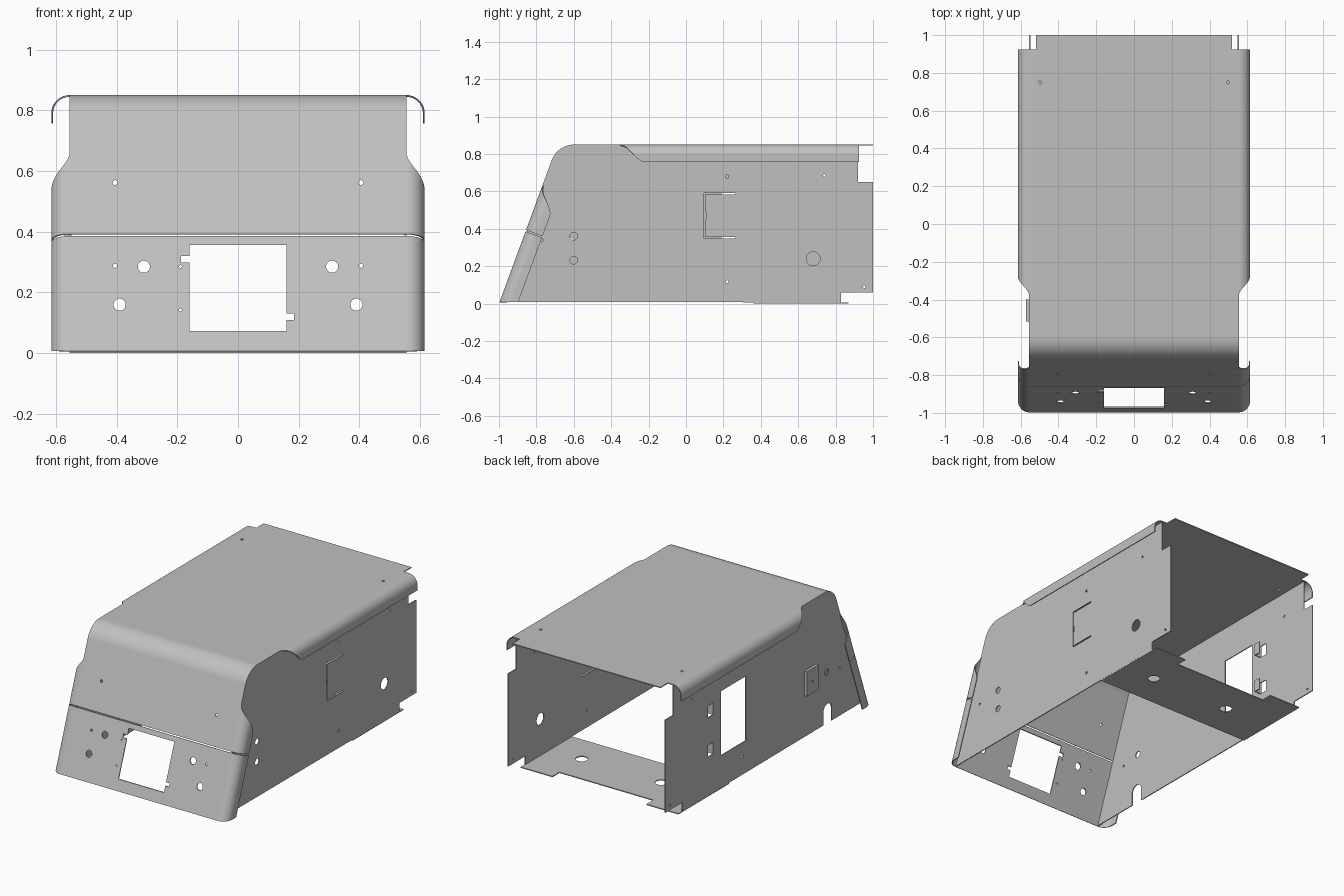
import bpy, bmesh, math
from mathutils import Matrix, Vector

cube = bpy.data.objects.get("Cube")
if cube:
    bpy.data.objects.remove(cube, do_unlink=True)

# One painted sheet-metal colour
steel = bpy.data.materials.new("light grey metal")
steel.use_nodes = True
grey = (0.53, 0.53, 0.53, 1)
steel.diffuse_color = grey
steel.node_tree.nodes["Principled BSDF"].inputs["Base Color"].default_value = grey

THICK = 0.006
HALF = 0.555            # flat half width, also the side panel plane
BEND = 0.06             # radius of the folded edges
WIDE = HALF + BEND * math.pi / 2 + 0.034   # unfolded half width
TOP = 0.85
SLOPE = math.radians(69.8)
R = 0.128               # radius of the bend from front to top
TAN = R * math.tan(SLOPE / 2)
L1 = TOP / math.sin(SLOPE) - TAN
L2 = L1 + R * SLOPE
Y_TOP = -1 + TOP / math.tan(SLOPE) + TAN


def at_z(z):
    return z / math.sin(SLOPE)


def at_y(y):
    return L2 + y - Y_TOP


def frame(s):
    """Position (y, z) and inward normal along the front-to-top profile."""
    if s < L1:
        a = SLOPE
        y, z = -1 + s * math.cos(a), s * math.sin(a)
    elif s < L2:
        a = SLOPE - (s - L1) / R
        y, z = Y_TOP - R * math.sin(a), TOP - R + R * math.cos(a)
    else:
        a, y, z = 0, Y_TOP + s - L2, TOP
    return y, z, math.sin(a), -math.cos(a)


def span(a, b, n):
    return [a + (b - a) * i / n for i in range(n + 1)]


def smooth(a, b, v):
    k = min(max((v - a) / (b - a), 0), 1)
    return k * k * (3 - 2 * k)


def half_width(s):
    down = 1 - smooth(at_z(0.5), at_z(0.66), s)
    up = smooth(at_y(-0.38), at_y(-0.22), s)
    return HALF + (WIDE - HALF) * max(down, up)


def fold(t):
    """Unfolded distance -> x and depth behind the sheet."""
    if t <= HALF:
        return t, 0
    a = (t - HALF) / BEND
    if a < math.pi / 2:
        return HALF + BEND * math.sin(a), BEND * (1 - math.cos(a))
    return HALF + BEND, BEND + (t - HALF - BEND * math.pi / 2)


def new_object(name, bm):
    me = bpy.data.meshes.new(name)
    bm.to_mesh(me)
    bm.free()
    ob = bpy.data.objects.new(name, me)
    bpy.context.collection.objects.link(ob)
    return ob


def add_box(bm, lo, hi):
    lo, hi = Vector(lo), Vector(hi)
    size = hi - lo
    m = Matrix.Translation((lo + hi) / 2) @ Matrix.Diagonal((*size, 1))
    bmesh.ops.create_cube(bm, size=1, matrix=m)


def add_rod(bm, axis, centre, r, length):
    turn = {"x": Matrix.Rotation(math.pi / 2, 4, "Y"),
            "y": Matrix.Rotation(math.pi / 2, 4, "X"), "z": Matrix()}[axis]
    bmesh.ops.create_cone(bm, cap_ends=True, segments=24, radius1=r, radius2=r,
                          depth=length, matrix=Matrix.Translation(centre) @ turn)


def finish(ob, cutter_bm=None):
    """Cut the holes, bake the modifiers, then colour and shade."""
    cutter = None
    if cutter_bm:
        cutter = new_object("cutter", cutter_bm)
        cutter.hide_render = True
        mod = ob.modifiers.new("holes", "BOOLEAN")
        mod.operation, mod.solver, mod.object = "DIFFERENCE", "EXACT", cutter
        mod.use_self = True
    dg = bpy.context.evaluated_depsgraph_get()
    ob.data = bpy.data.meshes.new_from_object(ob.evaluated_get(dg))
    ob.modifiers.clear()
    if cutter:
        bpy.data.objects.remove(cutter, do_unlink=True)
    ob.data.materials.clear()
    ob.data.materials.append(steel)
    bpy.ops.object.select_all(action="DESELECT")
    ob.select_set(True)
    bpy.context.view_layer.objects.active = ob
    bpy.ops.object.shade_smooth_by_angle(angle=math.radians(30))
    ob.modifiers.new("even_shading", "WEIGHTED_NORMAL").keep_sharp = True


def folded_sheet(name, rows, trim_bottom=False):
    pos = [0.52] + span(HALF, HALF + BEND * math.pi / 2, 10) + [WIDE]
    cols = [-t for t in reversed(pos)] + pos
    bm = bmesh.new()
    cache = {}

    def vert(i, t):
        s = rows[i]
        t = math.copysign(min(abs(t), half_width(s)), t)
        key = (i, round(t, 5))
        if key not in cache:
            x, d = fold(abs(t))
            if trim_bottom and i == 0:
                s += d / math.tan(SLOPE)
            y, z, ny, nz = frame(s)
            cache[key] = bm.verts.new((math.copysign(x, t), y + ny * d, z + nz * d))
        return cache[key]

    for i in range(len(rows) - 1):
        for a, b in zip(cols, cols[1:]):
            # only the middle tongue reaches the rear edge
            if rows[i] > at_y(0.92) and max(abs(a), abs(b)) > 0.53:
                continue
            ring = [vert(i, a), vert(i, b), vert(i + 1, b), vert(i + 1, a)]
            ring = list(dict.fromkeys(ring))
            if len(ring) > 2:
                bm.faces.new(ring)
    loose = [v for v in bm.verts if not v.link_faces]
    bmesh.ops.delete(bm, geom=loose, context="VERTS")
    ob = new_object(name, bm)
    mod = ob.modifiers.new("thickness", "SOLIDIFY")
    mod.thickness, mod.offset = THICK, -1
    return ob


# Lower front panel with its display window and control holes
front = folded_sheet("front_panel", span(at_z(0.008), at_z(0.386), 4), True)
cut = bmesh.new()
for side in (-1, 1):
    for x, z, r in ((0.31, 0.285, 0.02), (0.39, 0.16, 0.02), (0.405, 0.288, 0.007)):
        add_rod(cut, "y", (side * x, -0.85, z), r, 0.5)
for z in (0.288, 0.145):
    add_rod(cut, "y", (-0.19, -0.85, z - 0.003), 0.005, 0.5)
add_box(cut, (-0.16, -1.1, 0.073), (0.16, -0.6, 0.357))
add_box(cut, (-0.187, -1.12, 0.298), (-0.15, -0.61, 0.32))
add_box(cut, (0.15, -1.12, 0.11), (0.185, -0.61, 0.131))
finish(front, cut)

# Upper front and top, bent from one sheet
rows = (span(at_z(0.393), at_z(0.5), 2) + span(at_z(0.5), at_z(0.66), 20)[1:]
        + span(L1, L2, 14) + span(at_y(-0.38), at_y(-0.22), 20)
        + [at_y(0.925), at_y(1.0)])
cover = folded_sheet("top_cover", rows)
cut = bmesh.new()
for side in (-1, 1):
    add_rod(cut, "y", (side * 0.405, -0.8, 0.562), 0.008, 0.4)
    add_rod(cut, "z", (side * 0.497, 0.75, TOP), 0.008, 0.1)
finish(cover, cut)


# Flat side panels following the folded profile
def side_panel(name, side):
    outline = []
    for s in [at_z(0.012)] + span(L1, L2, 14) + [at_y(0.92)]:
        y, z, ny, nz = frame(s)
        outline.append((y + ny * THICK, z + nz * THICK))
    outline += [(0.92, 0.65), (1, 0.65), (1, 0.06), (0.83, 0.06), (0.83, 0.006)]
    bm = bmesh.new()
    face = bm.faces.new([bm.verts.new((side * HALF, y, z)) for y, z in outline])
    new = bmesh.ops.extrude_face_region(bm, geom=[face])["geom"]
    moved = [v for v in new if isinstance(v, bmesh.types.BMVert)]
    bmesh.ops.translate(bm, verts=moved, vec=(-side * THICK, 0, 0))
    bmesh.ops.recalc_face_normals(bm, faces=bm.faces)
    return new_object(name, bm)


def side_slot(bm, side, y0, y1, z0, z1, over=0.05):
    x = side * HALF
    add_box(bm, (x - over, y0, z0), (x + over, y1, z1))


def side_holes(bm, side, holes):
    for y, z, r in holes:
        add_rod(bm, "x", (side * HALF, y, z), r, 0.1)


screws = [(0.22, 0.68, 0.008), (0.22, 0.117, 0.008),
          (0.74, 0.685, 0.007), (0.953, 0.09, 0.007)]

left = side_panel("left_side_panel", 1)
cut = bmesh.new()
side_holes(cut, 1, screws + [(0.68, 0.24, 0.037), (-0.6, 0.36, 0.02),
                             (-0.6, 0.232, 0.02), (-0.77, 0.34, 0.007)])
# three slits leave a flap hinged at the rear
side_slot(cut, 1, 0.095, 0.265, 0.582, 0.59)
side_slot(cut, 1, 0.095, 0.265, 0.348, 0.356, 0.051)
side_slot(cut, 1, 0.095, 0.101, 0.35, 0.588, 0.052)
side_slot(cut, 1, 0.098, 0.107, 0.45, 0.49, 0.053)
finish(left, cut)

right = side_panel("right_side_panel", -1)
cut = bmesh.new()
side_holes(cut, -1, screws[1:] + [(-0.62, 0.335, 0.02), (-0.75, 0.315, 0.007),
                                  (-0.63, 0.09, 0.042)])
side_slot(cut, -1, -0.672, -0.588, -0.02, 0.09, 0.055)   # arched cable notch
side_slot(cut, -1, 0.19, 0.44, 0.21, 0.62)               # side window
for z in (0.5, 0.25):
    side_slot(cut, -1, 0.52, 0.57, z, z + 0.075)
finish(right, cut)

# Hooks bent inward beside the two slots
for n, z in (("upper", 0.5), ("lower", 0.25)):
    bm = bmesh.new()
    add_box(bm, (-HALF, 0.514, z), (-HALF + 0.05, 0.52, z + 0.075))
    add_box(bm, (-HALF + 0.044, 0.514, z), (-HALF + 0.05, 0.56, z + 0.075))
    finish(new_object(n + "_hook", bm))

# Raised plate on the right side
bm = bmesh.new()
add_box(bm, (-0.572, -0.515, 0.27), (-HALF, -0.4, 0.428))
cut = bmesh.new()
add_rod(cut, "x", (-0.572, -0.455, 0.345), 0.007, 0.012)
finish(new_object("raised_plate", bm), cut)

# Floor strip with two rear tabs and two round holes
bm = bmesh.new()
add_box(bm, (-HALF, 0.36, 0), (HALF, 0.87, THICK))
cut = bmesh.new()
add_box(cut, (-0.33, 0.8, -0.1), (0.33, 1, 0.1))
for x in (-0.23, 0.33):
    add_rod(cut, "z", (x, 0.577, 0), 0.036, 0.1)
finish(new_object("floor_strip", bm), cut)
